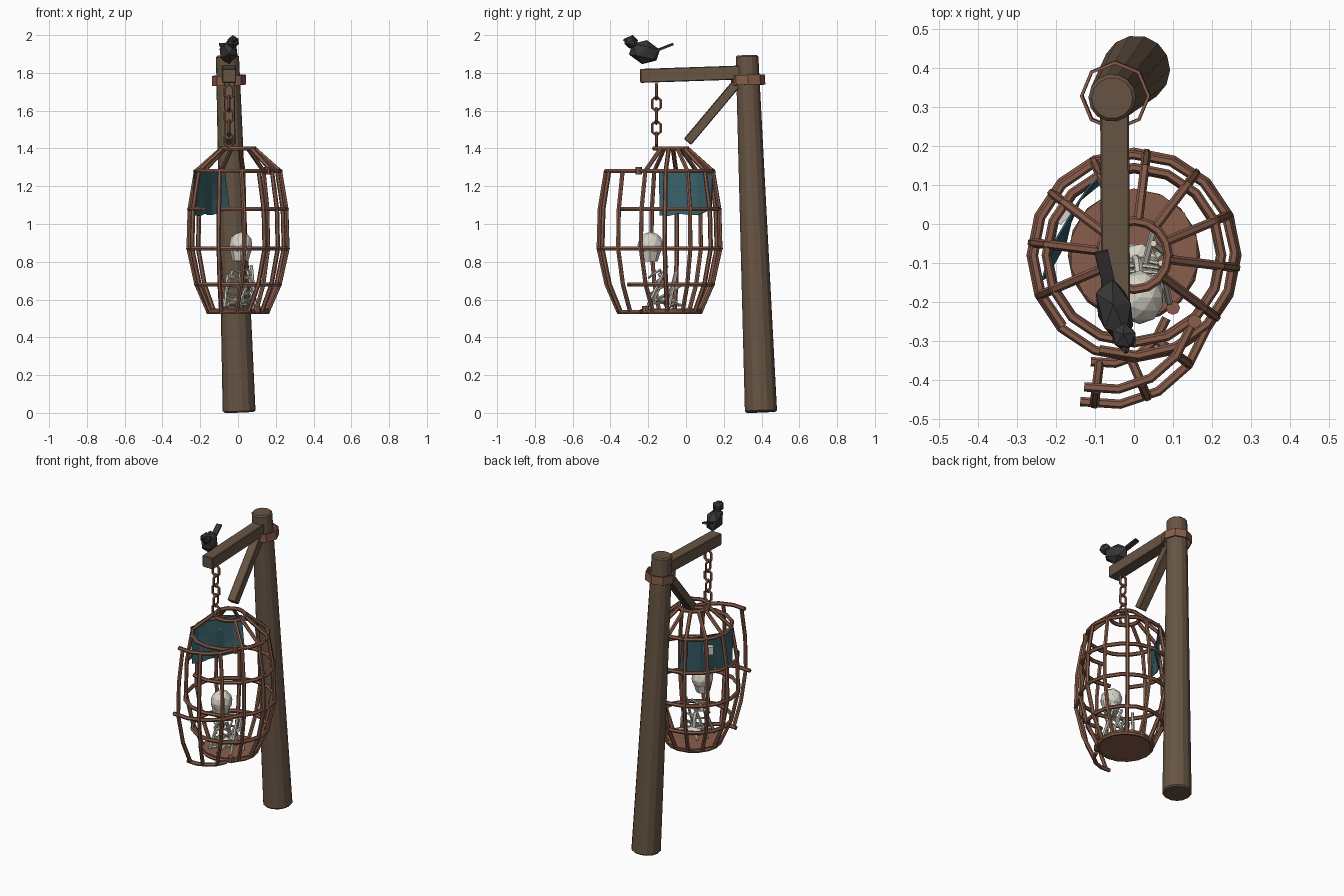
import bpy, bmesh, random
from math import sin, cos, radians, pi
from mathutils import Vector, Matrix

if "Cube" in bpy.data.objects:
    bpy.data.objects.remove(bpy.data.objects["Cube"])

random.seed(4)


def mat(name, c):
    m = bpy.data.materials.new(name)
    m.diffuse_color = (*c, 1)
    m.use_nodes = True
    m.node_tree.nodes["Principled BSDF"].inputs["Base Color"].default_value = m.diffuse_color
    return m


WOOD = mat("wood", (.135, .09, .058))
RUST = mat("rust", (.25, .11, .07))
TEAL = mat("cloth", (.04, .12, .145))
BONE = mat("bone", (.68, .65, .57))
DARK = mat("feather", (.04, .036, .036))


def add(name, bm, m):
    me = bpy.data.meshes.new(name)
    bmesh.ops.recalc_face_normals(bm, faces=bm.faces)
    bm.to_mesh(me)
    bm.free()
    ob = bpy.data.objects.new(name, me)
    bpy.context.collection.objects.link(ob)
    me.materials.append(m)
    return ob


def span(a, b):
    """Matrix placing local z along the segment a-b, and its length."""
    a, b = Vector(a), Vector(b)
    q = (b - a).to_track_quat('Z', 'Y')
    return Matrix.Translation((a + b) / 2) @ q.to_matrix().to_4x4(), (b - a).length


def rod(name, a, b, r1, r2, n, m, caps=True):
    M, L = span(a, b)
    bm = bmesh.new()
    bmesh.ops.create_cone(bm, cap_ends=caps, segments=n, radius1=r1, radius2=r2, depth=L, matrix=M)
    return add(name, bm, m)


def box(name, a, b, w, h, m):
    M, L = span(a, b)
    bm = bmesh.new()
    bmesh.ops.create_cube(bm, size=1, matrix=M @ Matrix.Diagonal((w, h, L, 1)))
    return add(name, bm, m)


def blob(name, c, size, rot, m, sub=2):
    bm = bmesh.new()
    M = Matrix.Translation(c) @ rot @ Matrix.Diagonal((*size, 1))
    bmesh.ops.create_icosphere(bm, subdivisions=sub, radius=1, matrix=M)
    return add(name, bm, m)


def tubes(name, paths, r, m):
    """Round bars along polylines; each path is (points, closed)."""
    cu = bpy.data.curves.new(name, 'CURVE')
    cu.dimensions = '3D'
    cu.bevel_depth = r
    cu.bevel_resolution = 1
    cu.use_fill_caps = True
    for pts, closed in paths:
        s = cu.splines.new('POLY')
        s.points.add(len(pts) - 1)
        for p, co in zip(s.points, pts):
            p.co = (*co, 1)
        s.use_cyclic_u = closed
        s.use_smooth = False
    cu.materials.append(m)
    ob = bpy.data.objects.new(name, cu)
    bpy.context.collection.objects.link(ob)
    bpy.ops.object.select_all(action='DESELECT')
    ob.select_set(True)
    bpy.context.view_layer.objects.active = ob
    bpy.ops.object.convert(target='MESH')


def bevel(ob, w):
    md = ob.modifiers.new("bevel", 'BEVEL')
    md.width = w
    md.segments = 1


# gallows: leaning post, arm, loose brace and iron band
bevel(rod("post", (.006, .397, .004), (-.056, .323, 1.893), .087, .061, 14, WOOD), .008)
bevel(box("arm", (-.047, -.243, 1.784), (-.05, .32, 1.803), .074, .074, WOOD), .004)
bevel(box("brace", (-.047, .285, 1.765), (-.042, .008, 1.435), .056, .05, WOOD), .004)
band = rod("post_band", (-.047, .33, 1.735), (-.049, .328, 1.787), .09, .09, 8, RUST, caps=False)
band.modifiers.new("wall", 'SOLIDIFY').thickness = .008

# chain: six-sided links, alternately turned
links = []
for i in range(5):
    z, turn = 1.7 - i * .064, i % 2
    pts = []
    for k in range(6):
        a = k * pi / 3 + pi / 2
        u, v = .026 * cos(a), .04 * sin(a)
        pts.append((-.048 + u * (1 - turn), -.157 + u * turn, z + v))
    links.append((pts, True))
tubes("chain", links, .008, RUST)

# cage profile: (height, radius)
LEVELS = [(1.4, .088), (1.28, .225), (1.08, .258), (.87, .264), (.68, .222), (.535, .158)]
HINGE = Vector((.19, -.27, 0))
SWING = Matrix.Rotation(radians(30), 3, 'Z')


def on_cage(deg, level, door=False):
    z, r = level
    a = radians(deg)
    p = Vector((r * cos(a), -.08 + r * sin(a), z))
    return HINGE + SWING @ (p - HINGE) if door else p


def hoop(level, start, end, n, door=False):
    return [on_cage(start + (end - start) * i / n, level, door) for i in range(n + 1)]


# hoops run full circle, except one that is broken at the front
tubes("cage_hoops", [(hoop(l, 0, 337.5, 15), True) for l in LEVELS if l[0] != 1.08]
      + [(hoop(LEVELS[2], -110, 225, 15), False)], .012, RUST)
tubes("cage_bars", [([on_cage(-37 + 30 * k, l) for l in LEVELS], False) for k in range(9)], .012, RUST)
# door swung open: three rails, three bars, two hinge sleeves
tubes("door_rails", [(hoop(LEVELS[i], -135, -45, 4, True), False) for i in (1, 3, 5)], .012, RUST)
tubes("door_bars", [([on_cage(d, l, True) for l in LEVELS[1:]], False) for d in (-127, -97, -67)], .012, RUST)
rod("upper_hinge", (.155, -.25, 1.262), (.155, -.25, 1.303), .018, .018, 8, RUST)
rod("lower_hinge", (.1, -.215, .53), (.1, -.215, .565), .018, .018, 8, RUST)
rod("cage_floor", (0, -.075, .53), (0, -.0751, .552), .16, .166, 14, RUST)

# torn cloth hung across the back left of the cage
bm = bmesh.new()
NU, NV = 6, 3
grid = []
for i in range(NU + 1):
    u = i / NU
    hem = 1.04 + random.uniform(-.005, .03)
    col = []
    for j in range(NV + 1):
        v = j / NV
        fold = .008 * sin(u * 9 + v * 2) * (.4 + v) + .025 * sin(pi * u)
        x = -.237 + .165 * u - .86 * fold + .015 * v
        y = -.143 + .285 * u + .5 * fold
        col.append(bm.verts.new((x, y, 1.282 + .012 * u + (hem - 1.28) * v)))
    grid.append(col)
for i in range(NU):
    for j in range(NV):
        bm.faces.new((grid[i][j], grid[i + 1][j], grid[i + 1][j + 1], grid[i][j + 1]))
add("torn_cloth", bm, TEAL).modifiers.new("thickness", 'SOLIDIFY').thickness = .005
box("cloth_toggle", (-.2, .01, 1.2), (-.16, .05, 1.2), .035, .05, BONE)

# skull: faceted cranium, narrower jaw
blob("skull", (.015, -.188, .89), (.063, .069, .068), Matrix.Identity(4), BONE)
rod("jaw", (.012, -.192, .803), (.014, -.19, .87), .042, .06, 8, BONE)

# bone heap: spine, ribs, pelvis and loose limb bones
tubes("spine", [([(.0, -.08, .56), (.01, -.1, .66), (.015, -.14, .74)], False)], .012, BONE)
ribs = []
for i in range(4):
    z = .62 + .042 * i
    w = .07 - .006 * abs(i - 1)
    for s in (-1, 1):
        ribs.append(([(.01, -.09 - .015 * i, z), (.01 + s * w * .8, -.1 - .012 * i, z + .012),
                      (.01 + s * w, -.145 - .01 * i, z - .012),
                      (.01 + s * w * .4, -.185 - .004 * i, z - .03)], False))
tubes("ribs", ribs, .006, BONE)
tubes("limb_bones", [([a, b], False) for a, b in (
    ((-.08, -.1, .56), (-.03, -.05, .76)), ((.1, -.09, .56), (.05, -.05, .75)),
    ((-.07, -.19, .56), (-.055, -.11, .73)), ((.09, -.2, .57), (.07, -.1, .78)),
    ((-.06, -.03, .57), (.08, -.16, .6)), ((-.05, -.2, .58), (.09, -.05, .59)),
    ((.0, -.21, .56), (.05, -.02, .68)))], .009, BONE)
blob("pelvis", (.005, -.085, .585), (.06, .04, .03), Matrix.Identity(4), BONE, 1)

# perched bird, turned a little and tail raised
TURN = Matrix.Rotation(radians(14), 4, 'Z') @ Matrix.Rotation(radians(-12), 4, 'X')
blob("bird_body", (-.05, -.22, 1.91), (.05, .09, .065), TURN, DARK, 1)
blob("bird_head", (-.026, -.29, 1.964), (.035, .038, .037), TURN, DARK, 1)
rod("bird_beak", (-.024, -.305, 1.967), (-.02, -.33, 1.977), .02, .006, 5, DARK)
box("bird_tail", (-.062, -.165, 1.915), (-.084, -.07, 1.952), .034, .011, DARK)
